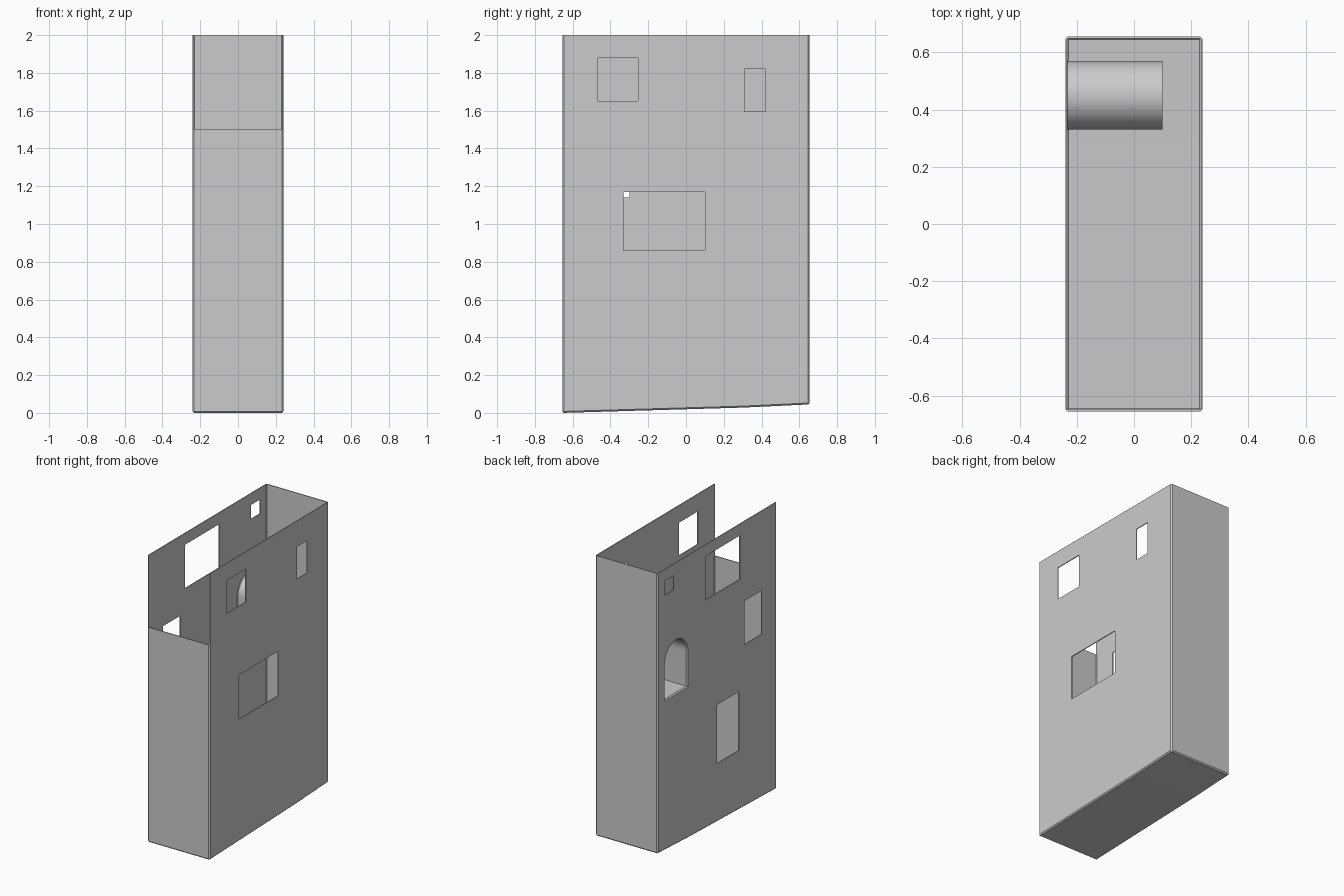
import bpy, bmesh, math

if "Cube" in bpy.data.objects:
    bpy.data.objects.remove(bpy.data.objects["Cube"])

HX, HY, TOP = 0.24, 0.655, 2.0
WALL, BEVEL = 0.006, 0.008


def add_object(name, bm):
    mesh = bpy.data.meshes.new(name)
    bm.to_mesh(mesh)
    bm.free()
    obj = bpy.data.objects.new(name, mesh)
    bpy.context.collection.objects.link(obj)
    return obj


def prism(bm, profile, x0, x1):
    """Closed prism: a (y, z) profile extended along x."""
    a = [bm.verts.new((x0, y, z)) for y, z in profile]
    b = [bm.verts.new((x1, y, z)) for y, z in profile]
    bm.faces.new(a)
    bm.faces.new(b[::-1])
    n = len(profile)
    for i in range(n):
        j = (i + 1) % n
        bm.faces.new((a[i], b[i], b[j], a[j]))


def rect(y0, y1, z0, z1):
    return [(y0, z0), (y1, z0), (y1, z1), (y0, z1)]


def arch(offset=0.0, segments=24):
    """Round-topped niche outline, grown by offset."""
    yc, base, spring, r = 0.45, 1.09, 1.335, 0.12 + offset
    pts = [(yc - r, base - offset), (yc + r, base - offset)]
    for i in range(segments + 1):
        t = math.pi * i / segments
        pts.append((yc + r * math.cos(t), spring + r * math.sin(t)))
    return pts


# Open-topped shell with a slightly sloping underside
bm = bmesh.new()
prism(bm, [(-HY, 0.0), (0.3, 0.028), (HY, 0.045), (HY, TOP), (-HY, TOP)], -HX, HX)
bmesh.ops.recalc_face_normals(bm, faces=bm.faces)
bmesh.ops.delete(bm, geom=[f for f in bm.faces if f.normal.z > 0.9], context='FACES')
sharp = [e for e in bm.edges if len(e.link_faces) == 2 and e.calc_face_angle() > 0.5]
bmesh.ops.bevel(bm, geom=sharp, offset=BEVEL, segments=1, affect='EDGES', profile=0.5)
shell = add_object("tower_walls", bm)

# Openings: windows in the right and left walls, niche mouth, low front wall
right_windows = [(-0.465, -0.255, 1.65, 1.88), (0.31, 0.42, 1.595, 1.82),
                 (-0.33, 0.10, 0.86, 1.17)]
left_windows = [(0.48, 0.58, 1.82, 1.92), (-0.25, 0.13, 1.615, 1.92),
                (-0.49, -0.30, 1.14, 1.445), (-0.24, 0.0, 0.425, 0.835)]
bm = bmesh.new()
for w in right_windows:
    prism(bm, rect(*w), 0.2, 0.3)
for w in left_windows:
    prism(bm, rect(*w), -0.3, -0.2)
prism(bm, arch(BEVEL), -0.3, -0.2)
prism(bm, rect(-0.72, -0.6, 1.5, 2.1), -HX + WALL, HX - WALL)
bmesh.ops.recalc_face_normals(bm, faces=bm.faces)
cutter = add_object("opening_cutter", bm)
cutter.hide_render = True

solid = shell.modifiers.new("thickness", 'SOLIDIFY')
solid.thickness = WALL
solid.offset = -1
solid.use_even_offset = True
cut = shell.modifiers.new("openings", 'BOOLEAN')
cut.operation = 'DIFFERENCE'
cut.solver = 'EXACT'
cut.object = cutter
bpy.context.view_layer.objects.active = shell
shell.select_set(True)
for m in ("thickness", "openings"):
    bpy.ops.object.modifier_apply(modifier=m)
bpy.data.objects.remove(cutter)
shell.select_set(False)

# Arched niche: flared lip, tunnel and closed end
bm = bmesh.new()
rings = []
for x, off in ((-HX, BEVEL), (-HX + BEVEL, 0.0), (0.10, 0.0)):
    rings.append([bm.verts.new((x, y, z)) for y, z in arch(off)])
for a, b in zip(rings, rings[1:]):
    for i in range(len(a)):
        j = (i + 1) % len(a)
        bm.faces.new((a[i], a[j], b[j], b[i]))
bm.faces.new(rings[-1])
bmesh.ops.recalc_face_normals(bm, faces=bm.faces)
niche = add_object("arched_niche", bm)
bpy.context.view_layer.objects.active = niche
niche.select_set(True)
bpy.ops.object.shade_smooth_by_angle(angle=math.radians(30))
